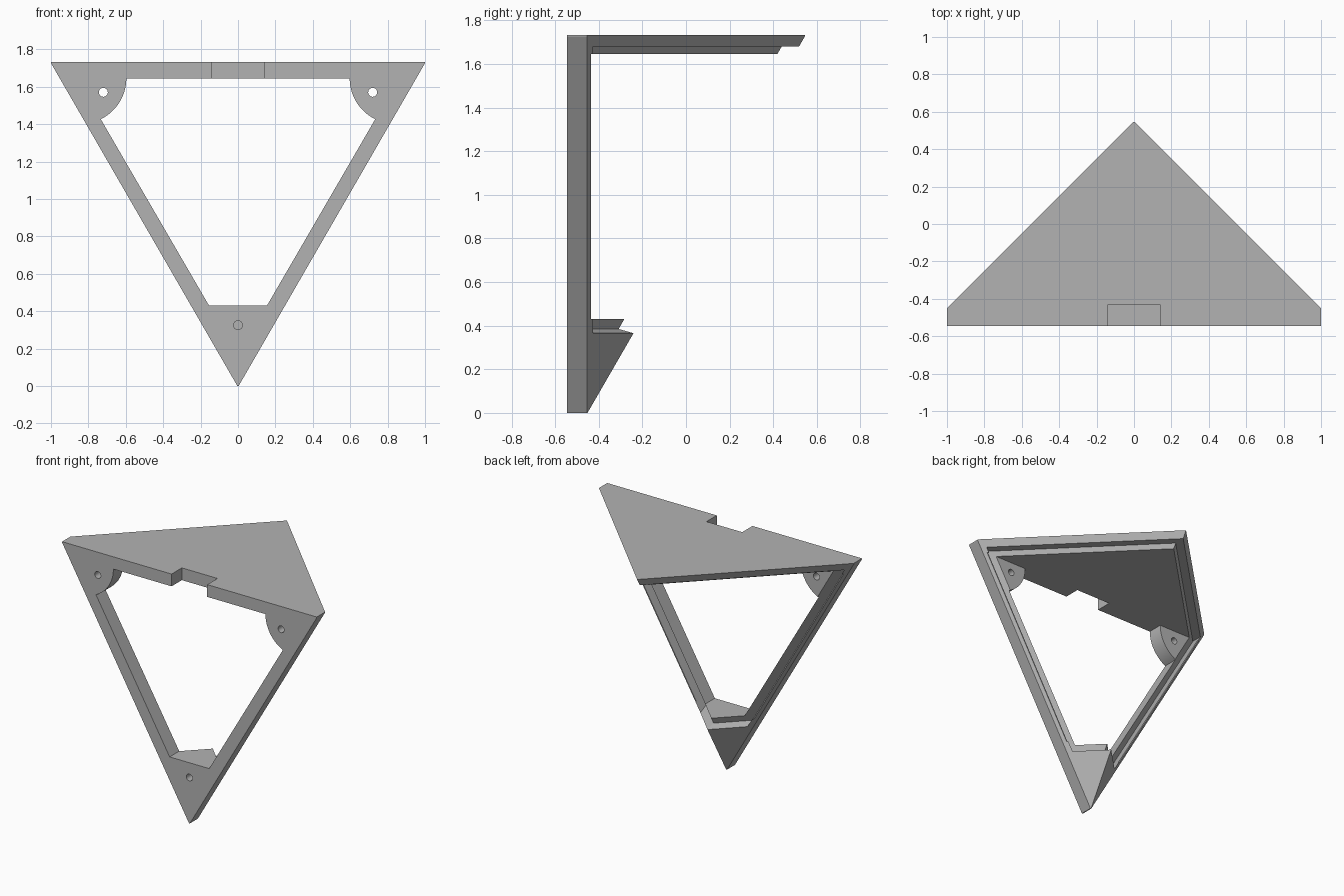
import bpy, bmesh, math
from mathutils import Vector

cube = bpy.data.objects.get("Cube")
if cube:
    bpy.data.objects.remove(cube)

# Main sizes
FRONT, RIM, BACK = -0.545, -0.455, -0.435    # depth of face, outer rim, frame back
TOP, LIP, UNDER = 1.732, 1.68, 1.645         # heights of the top plate layers
SILL = 0.43                                  # top of the lower gusset
REBATE, WALL = 0.052, 0.025                  # depth and rim width of the panel seat
R3 = math.sqrt(3)


def make_object(name, bm):
    bmesh.ops.recalc_face_normals(bm, faces=bm.faces)
    mesh = bpy.data.meshes.new(name)
    bm.to_mesh(mesh)
    bm.free()
    obj = bpy.data.objects.new(name, mesh)
    bpy.context.collection.objects.link(obj)
    return obj


def convex(name, planes):
    """Solid kept behind every (outward normal, point) plane."""
    bm = bmesh.new()
    bmesh.ops.create_cube(bm, size=6)
    for normal, point in planes:
        cut = bmesh.ops.bisect_plane(
            bm, geom=bm.verts[:] + bm.edges[:] + bm.faces[:], dist=1e-6,
            plane_co=Vector(point), plane_no=Vector(normal).normalized(), clear_outer=True)
        edges = [e for e in cut["geom_cut"] if isinstance(e, bmesh.types.BMEdge)]
        if edges:
            bmesh.ops.edgeloop_fill(bm, edges=edges)
    return make_object(name, bm)


def box(name, x0, x1, y0, y1, z0, z1):
    lo, hi = (x0, y0, z0), (x1, y1, z1)
    axes = [Vector((1, 0, 0)), Vector((0, 1, 0)), Vector((0, 0, 1))]
    return convex(name, [(a, hi) for a in axes] + [(-a, lo) for a in axes])


def prism(name, outline, y0, y1):
    """Extrude an x-z outline along y."""
    bm = bmesh.new()
    face = bm.faces.new([bm.verts.new((x, y0, z)) for x, z in outline])
    moved = bmesh.ops.extrude_face_region(bm, geom=[face])["geom"]
    bmesh.ops.translate(bm, vec=(0, y1 - y0, 0),
                        verts=[v for v in moved if isinstance(v, bmesh.types.BMVert)])
    return make_object(name, bm)


def circle(x, z, radius, start=0, end=360, steps=24):
    angles = [math.radians(start + (end - start) * i / steps) for i in range(steps + 1)]
    return [(x + radius * math.cos(a), z + radius * math.sin(a)) for a in angles]


def slope(side):
    return Vector((side * R3, R3, -1)).normalized()


def wall(side):
    return Vector((side * R3, 0, -1)).normalized()


SIDES = (-1, 1)
tip = Vector((0, RIM, -0.006))               # where both slopes and walls meet

# Corner-shaped body: triangular face with a pointed top behind it
body_planes = [((0, -1, 0), (0, FRONT, 0)), ((0, 0, 1), (0, 0, TOP)),
               ((0, 0, -1), (0, 0, 0)), ((0, 1, 0), (0, -FRONT, 0))]
for s in SIDES:
    body_planes += [(slope(s), tip), (wall(s), tip), ((s, 0, 0), (s, 0, 0))]
body = convex("corner_frame", body_planes)

cutters = []

# Seats for the two sloping panels
for s in SIDES:
    step = Vector((s, 1, 2 * R3)).normalized()
    cutters.append(convex("panel_seat_cutter", [
        (-slope(s), tip - slope(s) * REBATE),
        ((0, 0, 1), (0, 0, LIP)),
        (-step, (0, -0.247, 0.367)),
    ] + [(wall(w), tip - wall(w) * WALL) for w in SIDES]))

# Hollow behind the frame, between gusset and top plate
cutters.append(box("hollow_cutter", -2, 2, BACK, 2, SILL, UNDER))

# Front opening with rounded ears in the upper corners
half = [(0.155, SILL), (0.73, 1.42)] + circle(0.84, UNDER, 0.243, 244, 180, 16)
cutters.append(prism("opening_cutter", half + [(-x, z) for x, z in reversed(half)], -0.8, -0.4))

# Cable notch in the top edge
cutters.append(box("notch_cutter", -0.14, 0.14, -0.8, -0.43, 1.5, 2))

# Screw holes
for x, z, depth in ((-0.72, 1.57, -0.3), (0.72, 1.57, -0.3), (0, 0.325, -0.36)):
    cutters.append(prism("screw_hole_cutter", circle(x, z, 0.024)[:-1], -0.8, depth))

bpy.context.view_layer.objects.active = body
for cutter in cutters:
    mod = body.modifiers.new("cut", "BOOLEAN")
    mod.operation, mod.solver, mod.object = "DIFFERENCE", "EXACT", cutter
    bpy.ops.object.modifier_apply(modifier=mod.name)
    bpy.data.objects.remove(cutter)

# Material
grey = bpy.data.materials.new("light_grey")
grey.use_nodes = True
colour = (0.45, 0.45, 0.45, 1)
grey.diffuse_color = colour
grey.node_tree.nodes["Principled BSDF"].inputs["Base Color"].default_value = colour
body.data.materials.clear()
body.data.materials.append(grey)

bpy.ops.object.select_all(action="DESELECT")
body.select_set(True)
bpy.ops.object.shade_smooth_by_angle(angle=math.radians(25))
